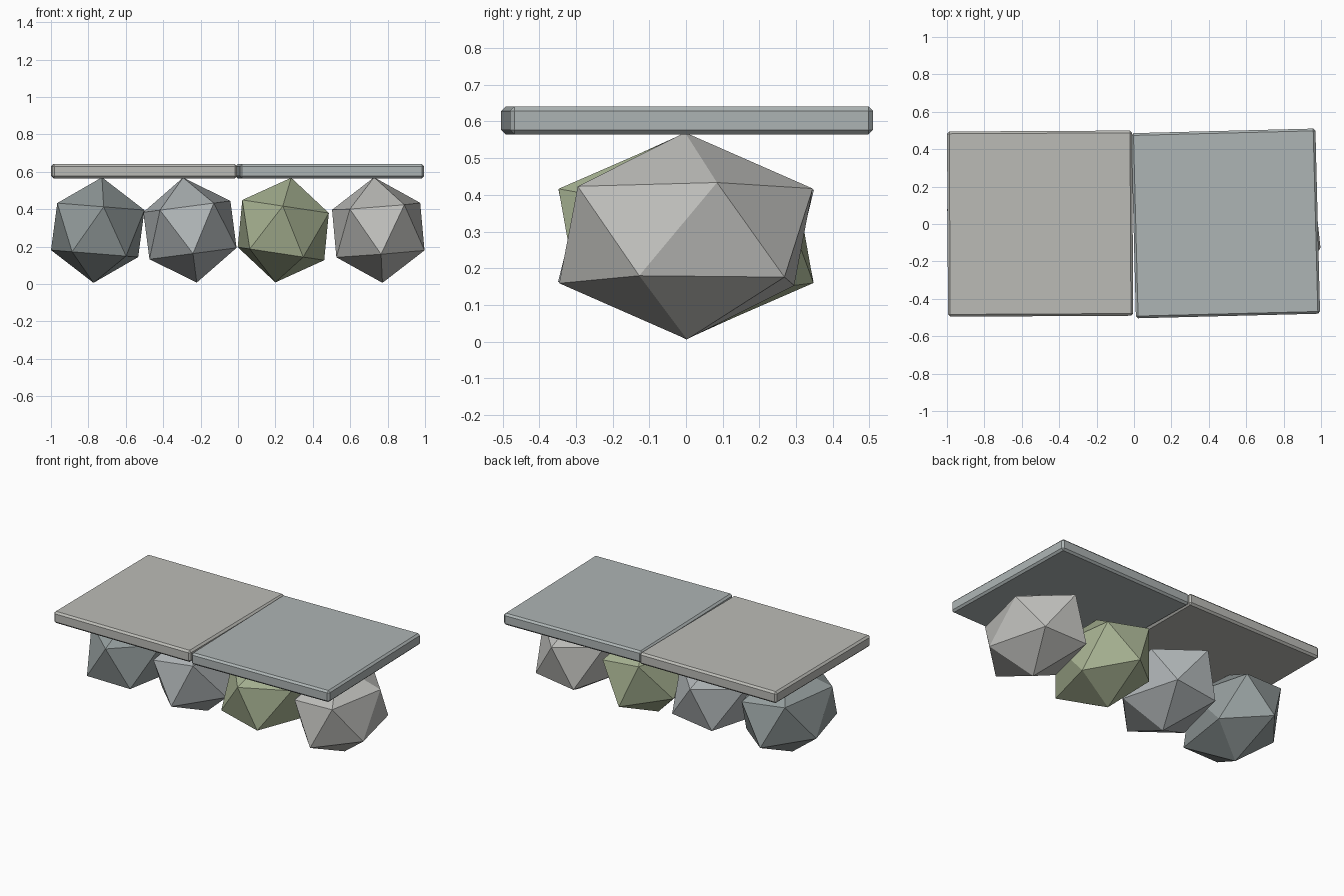
import bpy, bmesh
from math import radians
from mathutils import Matrix, Vector

if "Cube" in bpy.data.objects:
    bpy.data.objects.remove(bpy.data.objects["Cube"])


def material(name, rgb):
    m = bpy.data.materials.new(name)
    m.diffuse_color = (*rgb, 1)
    m.use_nodes = True
    m.node_tree.nodes["Principled BSDF"].inputs["Base Color"].default_value = m.diffuse_color
    return m


def add_object(name, bm, mat):
    me = bpy.data.meshes.new(name)
    bm.to_mesh(me)
    bm.free()
    me.materials.append(mat)
    ob = bpy.data.objects.new(name, me)
    bpy.context.collection.objects.link(ob)
    return ob


def stone(name, x, spin, tilt, yaw, mat):
    # stretched icosahedron: spun, scaled, then tilted sideways and turned
    bm = bmesh.new()
    bmesh.ops.create_icosphere(bm, subdivisions=1, radius=1)
    m = (Matrix.Translation((x, 0, 0.288)) @ Matrix.Rotation(yaw, 4, 'Z')
         @ Matrix.Rotation(tilt, 4, 'Y') @ Matrix.Diagonal((0.276, 0.39, 0.283, 1))
         @ Matrix.Rotation(spin, 4, 'Z'))
    # aim one lower-ring vertex along +x before spinning
    v = min((v.co for v in bm.verts if -0.6 < v.co.z < -0.3), key=lambda c: abs(c.y))
    m = m @ Matrix.Rotation(-Vector((1, 0)).angle_signed(v.xy) * -1, 4, 'Z')
    bmesh.ops.transform(bm, matrix=m, verts=bm.verts)
    return add_object(name, bm, mat)


def cap(name, x, y, sx, sy, turn, mat):
    # flat slab with a narrow chamfer
    bm = bmesh.new()
    bmesh.ops.create_cube(bm, size=1)
    bmesh.ops.scale(bm, vec=(sx, sy, 0.076), verts=bm.verts)
    bmesh.ops.bevel(bm, geom=bm.edges[:], offset=0.012, segments=1, affect='EDGES')
    ob = add_object(name, bm, mat)
    ob.location = (x, y, 0.603)
    ob.rotation_euler.z = turn
    return ob


slate = material("slate", (0.30, 0.34, 0.34))
blue_grey = material("blue_grey", (0.43, 0.46, 0.47))
moss = material("moss", (0.39, 0.45, 0.29))
pale = material("pale_grey", (0.52, 0.52, 0.50))
cap_warm = material("cap_warm", (0.50, 0.50, 0.47))
cap_cool = material("cap_cool", (0.42, 0.46, 0.46))

# row of wall stones
stone("stone_1", -0.750, radians(95), 0.08, 0, slate)
stone("stone_2", -0.257, radians(-90), -0.13, 0, blue_grey)
stone("stone_3", 0.242, radians(85), 0.15, 0, moss)
stone("stone_4", 0.750, radians(-90) - 0.15, -0.08, 0.12, pale)

# capping slabs
cap("cap_left", -0.502, 0.002, 0.99, 0.99, radians(0.3), cap_warm)
cap("cap_right", 0.490, 0.003, 0.985, 0.99, radians(1.45), cap_cool)
